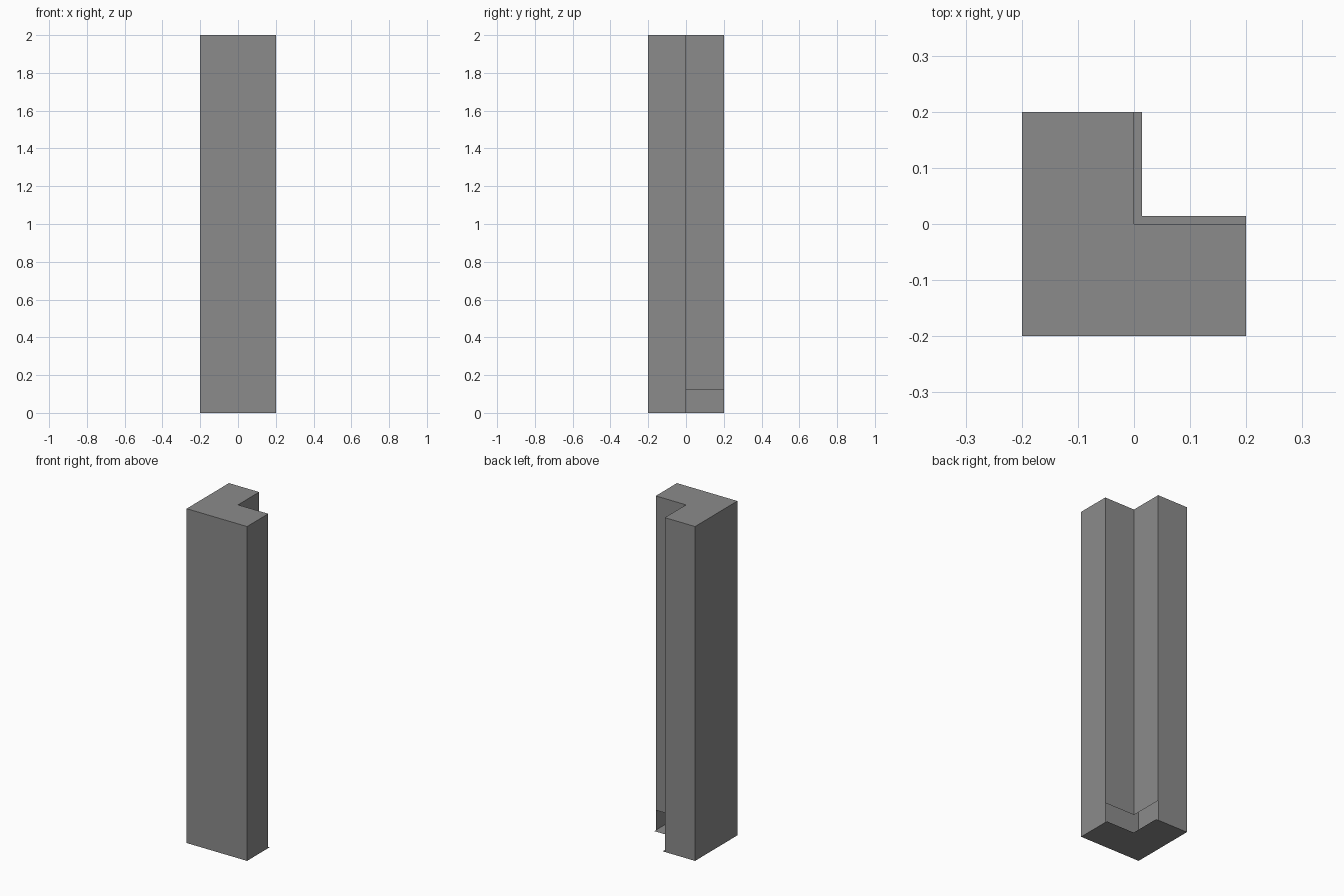
import bpy
import bmesh

cube = bpy.data.objects.get("Cube")
if cube:
    bpy.data.objects.remove(cube, do_unlink=True)

HALF, HEIGHT, GAP, LIP = 0.2, 2.0, 0.12, 0.014

grey = bpy.data.materials.new("plain_grey")
grey.use_nodes = True
colour = (0.26, 0.26, 0.26, 1)
grey.diffuse_color = colour
grey.node_tree.nodes["Principled BSDF"].inputs["Base Color"].default_value = colour


def l_profile(inner):
    """Counter-clockwise L outline whose inside corner sits at (inner, inner)."""
    h = HALF
    return [(-h, -h), (h, -h), (h, inner), (inner, inner), (inner, h), (-h, h)]


def make_object(name, polygons):
    bm = bmesh.new()
    for points in polygons:
        bm.faces.new([bm.verts.new(p) for p in points])
    bmesh.ops.remove_doubles(bm, verts=bm.verts, dist=0.0001)
    mesh = bpy.data.meshes.new(name)
    bm.to_mesh(mesh)
    bm.free()
    mesh.materials.append(grey)
    obj = bpy.data.objects.new(name, mesh)
    bpy.context.collection.objects.link(obj)
    return obj


# Column shell: the two inside-corner walls stop above an open gap at the foot
outline = l_profile(0)
panels = [[(x, y, HEIGHT) for x, y in outline]]
for i, (ax, ay) in enumerate(outline):
    bx, by = outline[(i + 1) % len(outline)]
    foot = GAP if i in (2, 3) else 0
    panels.append([(ax, ay, foot), (bx, by, foot), (bx, by, HEIGHT), (ax, ay, HEIGHT)])
make_object("column_shell", panels)

# Flat foot, with a narrow lip reaching into the inside corner
make_object("base_plate", [[(x, y, 0) for x, y in reversed(l_profile(LIP))]])
